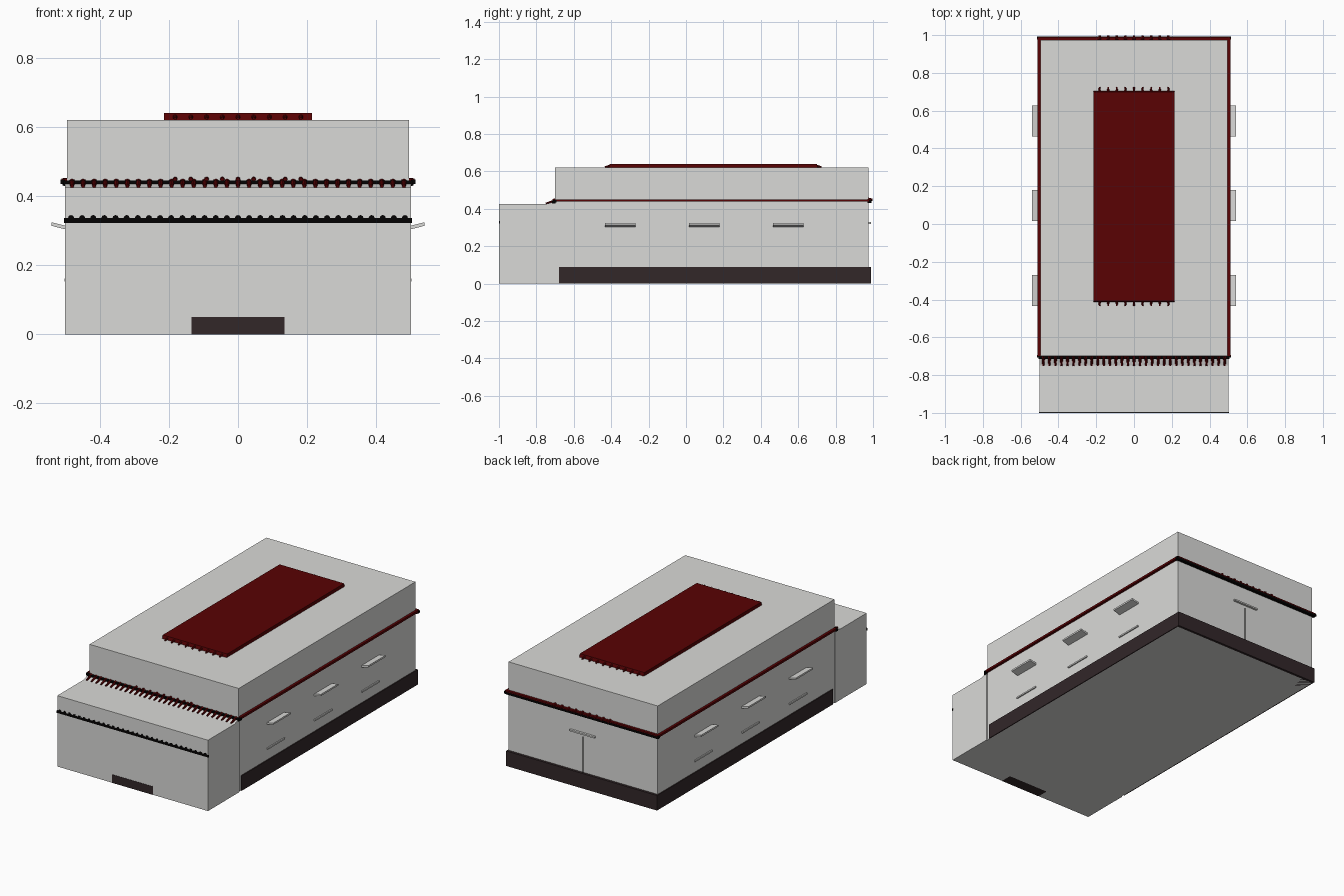
import bpy, bmesh, math
from mathutils import Matrix, Vector

cube = bpy.data.objects.get("Cube")
if cube:
    bpy.data.objects.remove(cube, do_unlink=True)


def material(name, r, g, b):
    m = bpy.data.materials.new(name)
    m.use_nodes = True
    m.diffuse_color = (r, g, b, 1)
    m.node_tree.nodes["Principled BSDF"].inputs["Base Color"].default_value = (r, g, b, 1)
    return m


WALL = material("pale grey wall", 0.7, 0.7, 0.685)
RED = material("dark red tile", 0.1, 0.0005, 0.001)
BLACK = material("black trim", 0.001, 0.0005, 0.0005)
BASE = material("dark brown plinth", 0.032, 0.02, 0.022)


def finish(name, bm, mat):
    bmesh.ops.recalc_face_normals(bm, faces=bm.faces)
    mesh = bpy.data.meshes.new(name)
    bm.to_mesh(mesh)
    bm.free()
    mesh.materials.append(mat)
    ob = bpy.data.objects.new(name, mesh)
    bpy.context.collection.objects.link(ob)
    return ob


def box(name, mat, x, y, z):
    """Box spanning the three (low, high) ranges."""
    bm = bmesh.new()
    size = Vector((x[1] - x[0], y[1] - y[0], z[1] - z[0]))
    mid = Vector((sum(x), sum(y), sum(z))) / 2
    bmesh.ops.create_cube(bm, matrix=Matrix.Translation(mid) @ Matrix.Diagonal(size).to_4x4())
    return finish(name, bm, mat)


def prism(name, mat, profile, low, high, axis="x"):
    """Extrude a profile of (y, z) along x, or of (x, z) along y."""
    bm = bmesh.new()
    place = (lambda a, b, t: (t, a, b)) if axis == "x" else (lambda a, b, t: (a, t, b))
    face = bm.faces.new([bm.verts.new(place(a, b, low)) for a, b in profile])
    new = bmesh.ops.extrude_face_region(bm, geom=[face])["geom"]
    step = Vector(place(0, 0, high - low))
    bmesh.ops.translate(bm, vec=step, verts=[v for v in new if isinstance(v, bmesh.types.BMVert)])
    return finish(name, bm, mat)


def pegs(name, mat, count, pitch, start, end, r1, r2):
    """Row of tapered tile ends along x, each running from start to end in (y, z)."""
    bm = bmesh.new()
    a, b = Vector((0, *start)), Vector((0, *end))
    turn = (b - a).to_track_quat("Z", "Y").to_matrix().to_4x4()
    for i in range(count):
        mid = (a + b) / 2 + Vector(((i - (count - 1) / 2) * pitch, 0, 0))
        bmesh.ops.create_cone(bm, cap_ends=True, segments=8, radius1=r1, radius2=r2,
                              depth=(b - a).length, matrix=Matrix.Translation(mid) @ turn)
    return finish(name, bm, mat)


# Main hall and lower entrance block
box("main_hall", WALL, (-0.495, 0.495), (-0.7, 0.975), (0, 0.62))
prism("entrance_block", WALL,
      [(-0.9985, 0), (-0.7, 0), (-0.7, 0.44), (-0.75, 0.425), (-0.9985, 0.425)], -0.5, 0.5)

# Plinth and entrance step panel, resting on the ground like the walls
box("plinth", BASE, (-0.501, 0.501), (-0.68, 0.99), (0, 0.09))
box("entrance_panel", BASE, (-0.135, 0.135), (-1, -0.93), (0, 0.05))

# Cornice around the hall: red tile course at the sides, over a black moulding at the back
for side, s in (("left", 1), ("right", -1)):
    box(side + "_cornice_tiles", RED, sorted((s * 0.49, s * 0.51)), (-0.7, 0.985), (0.438, 0.451))
    for end, y in (("front", -0.7), ("back", 0.985)):
        box(side + "_" + end + "_cornice_end", BLACK, sorted((s * 0.5, s * 0.513)),
            (y - 0.007, y + 0.007), (0.434, 0.447))
box("back_cornice", BLACK, (-0.508, 0.508), (0.97, 0.993), (0.431, 0.444))
box("back_cornice_tiles", RED, (-0.506, 0.506), (0.97, 0.991), (0.444, 0.452))
pegs("back_cornice_studs", RED, 9, 0.0455, (0.975, 0.452), (0.997, 0.449), 0.008, 0.006)

# Front eave with pointed tiles bedded into the sloping roof
box("front_cornice", BLACK, (-0.505, 0.505), (-0.716, -0.698), (0.429, 0.445))
pegs("front_eave_tiles", RED, 31, 0.032, (-0.7, 0.441), (-0.75, 0.428), 0.009, 0.005)
pegs("front_cornice_studs", RED, 9, 0.0455, (-0.698, 0.449), (-0.714, 0.447), 0.007, 0.006)

# Entrance fascia band with its row of studs
box("entrance_band", BLACK, (-0.503, 0.503), (-1, -0.995), (0.322, 0.336))
pegs("entrance_band_studs", BLACK, 31, 0.0322, (-0.995, 0.336), (-1.0, 0.336), 0.009, 0.009)

# Raised red roof panel with tile ends
prism("roof_panel", RED,
      [(-0.413, 0.62), (0.705, 0.62), (0.7, 0.64), (-0.408, 0.64)], -0.214, 0.214)
for name, y, s in (("front", -0.4, -1), ("back", 0.69, 1)):
    pegs(name + "_roof_tile_ends", RED, 9, 0.0455, (y, 0.63), (y + s * 0.034, 0.624), 0.008, 0.004)

# Side window hoods and sills
for side, s in (("left", 1), ("right", -1)):
    for i, y in enumerate((-0.352, 0.097, 0.546)):
        span = (y - 0.082, y + 0.082)
        hood = [(s * 0.49, 0.301), (s * 0.54, 0.314), (s * 0.54, 0.324), (s * 0.49, 0.312)]
        prism(f"{side}_window_hood_{i + 1}", WALL, hood, *span, axis="y")
        box(f"{side}_window_sill_{i + 1}", WALL, sorted((s * 0.49, s * 0.502)), span, (0.153, 0.162))

# Back door hood and door seam
box("back_door_hood", WALL, (-0.083, 0.083), (0.97, 0.988), (0.32, 0.329))
box("back_door_seam", BLACK, (-0.0035, 0.0035), (0.97, 0.9765), (0.09, 0.305))
